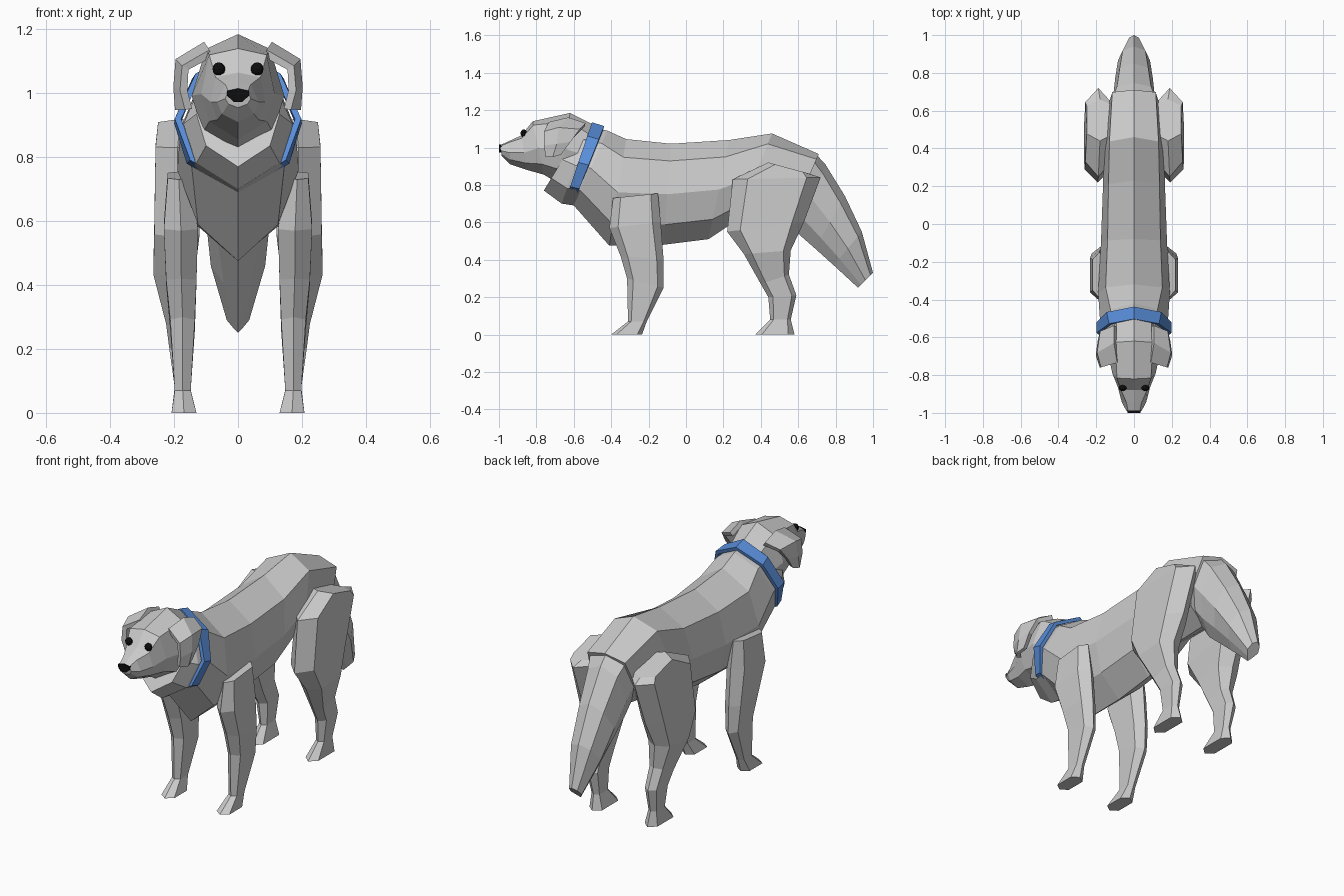
import bpy, bmesh, math
from mathutils import Vector


def material(name, rgb):
    m = bpy.data.materials.new(name)
    m.diffuse_color = (*rgb, 1)
    return m


FUR = material("grey_fur", (0.6, 0.6, 0.6))
BLUE = material("blue_collar", (0.1, 0.27, 0.70))
BLACK = material("black", (0.004, 0.004, 0.004))


def finish(name, bm, mat):
    bmesh.ops.recalc_face_normals(bm, faces=bm.faces)
    me = bpy.data.meshes.new(name)
    bm.to_mesh(me)
    bm.free()
    me.materials.append(mat)
    ob = bpy.data.objects.new(name, me)
    bpy.context.collection.objects.link(ob)
    return ob


def loft(name, rings, mat, caps=True):
    """Skin a list of equal-length point rings."""
    bm = bmesh.new()
    vs = [[bm.verts.new(p) for p in r] for r in rings]
    n = len(rings[0])
    for a, b in zip(vs, vs[1:]):
        for i in range(n):
            j = (i + 1) % n
            bm.faces.new((a[i], a[j], b[j], b[i]))
    if caps:
        bm.faces.new(vs[0])
        bm.faces.new(vs[-1])
    return finish(name, bm, mat)


def section(yt, zt, yb, zb, xu, xs, xl, tu=0.17, ts=0.5, tl=0.8):
    """Eight-sided symmetric ring hung between a top and a bottom point."""
    top, bot = Vector((0, yt, zt)), Vector((0, yb, zb))
    half = [top.lerp(bot, t) + Vector((x, 0, 0))
            for x, t in ((xu, tu), (xs, ts), (xl, tl))]
    mirrored = [Vector((-p.x, p.y, p.z)) for p in reversed(half)]
    return [top] + half + [bot] + mirrored


# Torso and neck, from throat to rump
loft("body", [section(*s) for s in (
    (-0.56, 1.10, -0.76, 0.77, 0.08, 0.13, 0.10),
    (-0.52, 1.11, -0.665, 0.70, 0.11, 0.17, 0.13),
    (-0.42, 1.09, -0.60, 0.69, 0.125, 0.18, 0.145),
    (-0.32, 1.045, -0.41, 0.475, 0.15, 0.19, 0.125),
    (-0.08, 1.02, -0.12, 0.48, 0.14, 0.175, 0.13),
    (0.23, 1.04, 0.12, 0.51, 0.135, 0.165, 0.125),
    (0.46, 1.075, 0.27, 0.61, 0.13, 0.16, 0.125, 0.12),
    (0.71, 0.965, 0.56, 0.62, 0.115, 0.135, 0.11, 0.08))], FUR)

# Bushy hanging tail
loft("tail", [section(*s) for s in (
    (0.69, 0.97, 0.55, 0.62, 0.11, 0.125, 0.08, 0.10),
    (0.745, 0.91, 0.61, 0.53, 0.09, 0.11, 0.07, 0.12),
    (0.85, 0.74, 0.69, 0.46, 0.075, 0.10, 0.06, 0.14),
    (0.94, 0.55, 0.79, 0.37, 0.06, 0.085, 0.045, 0.14),
    (1.00, 0.33, 0.92, 0.25, 0.025, 0.035, 0.015))], FUR)

# Head with tapering muzzle
loft("head", [section(*s) for s in (
    (-0.49, 1.12, -0.60, 0.80, 0.09, 0.13, 0.10),
    (-0.62, 1.185, -0.67, 0.80, 0.10, 0.145, 0.11, 0.12),
    (-0.82, 1.14, -0.76, 0.855, 0.09, 0.115, 0.09, 0.07),
    (-0.88, 1.065, -0.85, 0.88, 0.07, 0.085, 0.065, 0.08),
    (-0.945, 1.035, -0.94, 0.91, 0.04, 0.065, 0.05, 0.06),
    (-0.995, 1.012, -0.985, 0.955, 0.03, 0.04, 0.03, 0.10))], FUR)

# Collar band around the neck
collar = loft("collar", [section(*s) for s in (
    (-0.505, 1.125, -0.645, 0.715, 0.125, 0.188, 0.142),
    (-0.44, 1.105, -0.60, 0.705, 0.137, 0.19, 0.152))], BLUE, caps=False)
band = collar.modifiers.new("thickness", 'SOLIDIFY')
band.thickness = 0.02
band.offset = 0


def leg_ring(side, yf, zf, yb, zb, xi, xo):
    """Six-sided leg ring with ridged front and back."""
    xm = (xi + xo) / 2
    pts = ((xm, 0), (xo, 0.17), (xo, 0.84), (xm, 1), (xi, 0.84), (xi, 0.17))
    return [(side * x, yf + (yb - yf) * t, zf + (zb - zf) * t) for x, t in pts]


FRONT_LEG = (
    (-0.39, 0.73, -0.15, 0.755, 0.15, 0.22),
    (-0.41, 0.57, -0.135, 0.60, 0.125, 0.232),
    (-0.35, 0.42, -0.12, 0.40, 0.13, 0.225),
    (-0.315, 0.30, -0.12, 0.25, 0.135, 0.212),
    (-0.31, 0.07, -0.21, 0.07, 0.148, 0.198),
    (-0.40, 0.00, -0.235, 0.00, 0.13, 0.208))
BACK_LEG = (
    (0.44, 0.92, 0.66, 0.86, 0.11, 0.25),
    (0.25, 0.83, 0.72, 0.84, 0.12, 0.258),
    (0.22, 0.55, 0.63, 0.60, 0.12, 0.262),
    (0.31, 0.43, 0.56, 0.45, 0.135, 0.265),
    (0.40, 0.27, 0.55, 0.32, 0.145, 0.225),
    (0.44, 0.20, 0.59, 0.21, 0.145, 0.215),
    (0.45, 0.08, 0.56, 0.08, 0.15, 0.198),
    (0.37, 0.00, 0.58, 0.00, 0.13, 0.208))


def ear(name, side):
    """Folded hanging flap: root, fold, lower and tip rows."""
    rows = (((0.085, -0.73, 1.125), (0.10, -0.63, 1.15), (0.10, -0.54, 1.12)),
            ((0.165, -0.755, 1.08), (0.185, -0.68, 1.10), (0.17, -0.57, 1.09)),
            ((0.17, -0.755, 1.01), (0.19, -0.69, 1.02), (0.18, -0.62, 1.03)),
            ((0.155, -0.745, 0.95), (0.185, -0.71, 0.95), (0.175, -0.67, 0.965)))
    bm = bmesh.new()
    vs = [[bm.verts.new((side * x, y, z)) for x, y, z in r] for r in rows]
    for a, b in zip(vs, vs[1:]):
        for i in range(2):
            bm.faces.new((a[i], a[i + 1], b[i + 1], b[i]))
    ob = finish(name, bm, FUR)
    mod = ob.modifiers.new("thickness", 'SOLIDIFY')
    mod.thickness = 0.025
    mod.offset = 0


def eye(name, side):
    bm = bmesh.new()
    bmesh.ops.create_uvsphere(bm, u_segments=10, v_segments=6, radius=0.021)
    for v in bm.verts:
        v.co.y *= 0.8
        v.co += Vector((side * 0.06, -0.868, 1.076))
    finish(name, bm, BLACK)


# Paired parts
for side, label in ((-1, "left"), (1, "right")):
    loft("front_leg_" + label, [leg_ring(side, *s) for s in FRONT_LEG], FUR)
    loft("back_leg_" + label, [leg_ring(side, *s) for s in BACK_LEG], FUR)
    ear("ear_" + label, side)
    eye("eye_" + label, side)

# Nose: short tapered wedge on the muzzle tip
outline = ((-0.034, 1.008), (0, 1.015), (0.034, 1.008), (0.034, 0.992),
           (0.012, 0.972), (-0.012, 0.972), (-0.034, 0.992))
loft("nose", [[(x, y, z) for x, z in outline] for y in (-1.0, -0.97)], BLACK)
